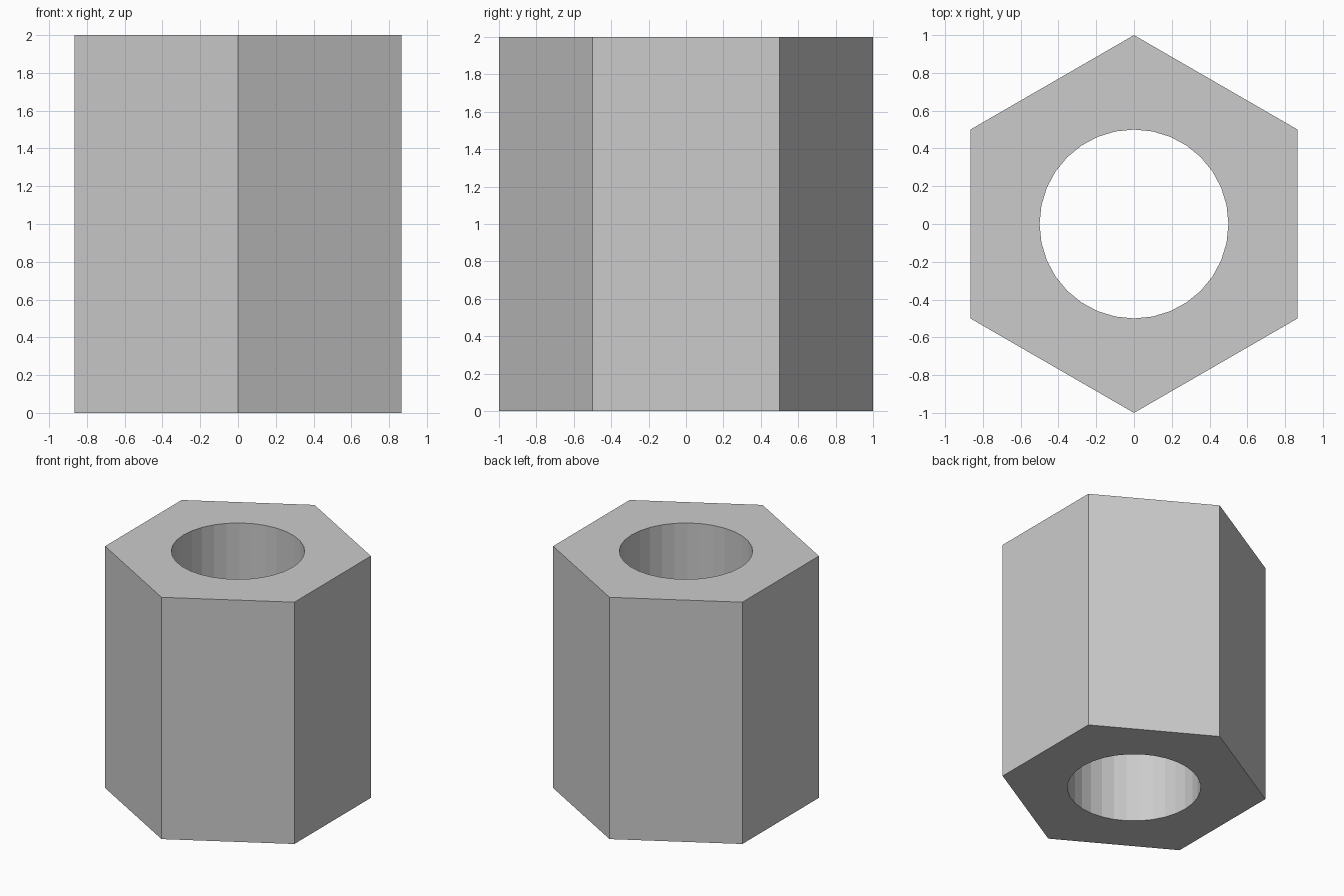
import bpy

if "Cube" in bpy.data.objects:
    bpy.data.objects.remove(bpy.data.objects["Cube"])


def prism(name, sides, radius, depth):
    bpy.ops.mesh.primitive_cylinder_add(
        vertices=sides, radius=radius, depth=depth, location=(0, 0, 1))
    obj = bpy.context.object
    obj.name = name
    return obj


# Round bore cutter, longer than the body so it passes right through
cutter = prism("bore_cutter", 32, 0.5, 3)
cutter.hide_render = True

# Hexagonal body with corners on the y axis
body = prism("hex_spacer", 6, 1.0, 2)
bore = body.modifiers.new("bore", 'BOOLEAN')
bore.operation = 'DIFFERENCE'
bore.solver = 'EXACT'
bore.object = cutter
bpy.ops.object.modifier_apply(modifier=bore.name)

bpy.data.objects.remove(cutter, do_unlink=True)
